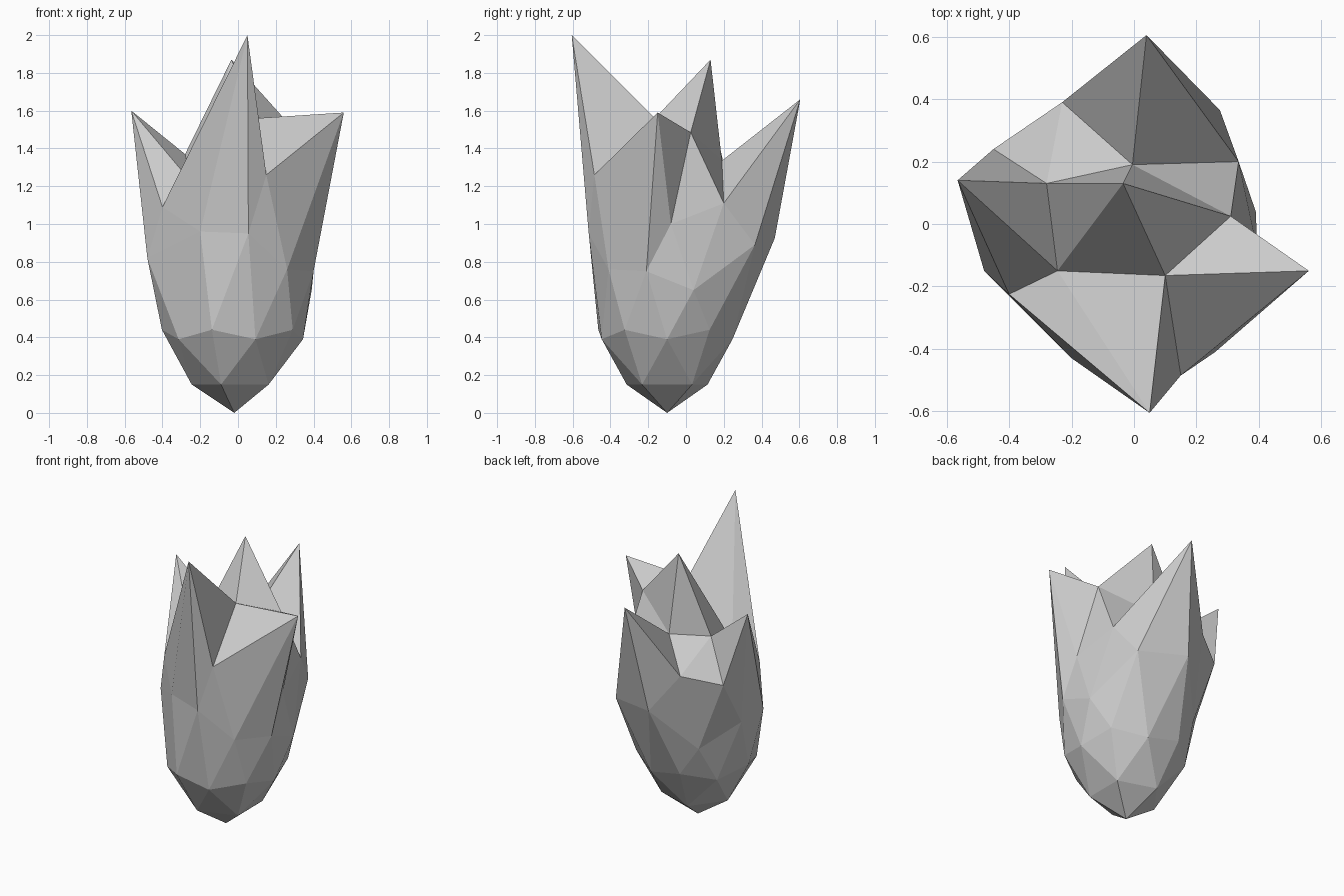
import bpy, bmesh, math

if "Cube" in bpy.data.objects:
    bpy.data.objects.remove(bpy.data.objects["Cube"])

# The crystal is a 42-point icosphere whose crown has been pulled into spikes.
CX, CY, R = -0.02, -0.10, 0.428

# Rounded bottom: height given to each lower ring of the ball
LOWER = {-1.0: 0.0, -0.85: 0.15, -0.53: 0.39, -0.45: 0.44}

# Pulled points per upper ring, counter-clockwise
UPPER = {
    # waist, from 18 degrees in steps of 36
    0.0: [(.39, .04, .65), (.275, .365, .89), (-.045, .47, .925), (-.27, .25, .64),
          (-.455, .05, .8), (-.48, -.15, .82), (-.20, -.43, .96), (.055, -.515, .95),
          (.26, -.41, .76), (.40, -.21, .75)],
    # shoulders, from 0 degrees in steps of 72
    0.45: [(.395, -.08, 1.0), (.04, .605, 1.66), (-.45, .24, 1.12),
           (-.40, -.225, 1.09), (.15, -.485, 1.26)],
    # outer spikes, from 36 degrees in steps of 72
    0.53: [(.335, .20, 1.11), (-.23, .39, 1.18), (-.565, .14, 1.60),
           (.05, -.605, 2.0), (.56, -.15, 1.59)],
    # inner valley, from 0 degrees in steps of 72
    0.85: [(.31, .025, 1.485), (-.005, .19, 1.335), (-.28, .13, 1.37),
           (-.245, -.15, 1.22), (.10, -.165, 1.56)],
    # centre spike
    1.0: [(-.035, .13, 1.87)],
}


def near(z, rings):
    return next((r for r in rings if abs(z - r) < 0.03), None)


def angle(v):
    return round(math.degrees(math.atan2(v.co.y, v.co.x))) % 360


bm = bmesh.new()
bmesh.ops.create_icosphere(bm, subdivisions=2, radius=1.0)

# Sort the crown points by ring before anything moves
crown = {r: sorted((v for v in bm.verts if near(v.co.z, UPPER) == r), key=angle)
         for r in UPPER}
base = [(v, near(v.co.z, LOWER)) for v in bm.verts if v.co.z < -0.3]

# Lower cup
for v, r in base:
    v.co = (CX + v.co.x * R, CY + v.co.y * R, LOWER[r])

# Spiky crown
for r, points in UPPER.items():
    for v, p in zip(crown[r], points):
        v.co = p

bmesh.ops.recalc_face_normals(bm, faces=bm.faces[:])
mesh = bpy.data.meshes.new("crystal_cluster")
bm.to_mesh(mesh)
bm.free()
bpy.context.collection.objects.link(bpy.data.objects.new("crystal_cluster", mesh))
